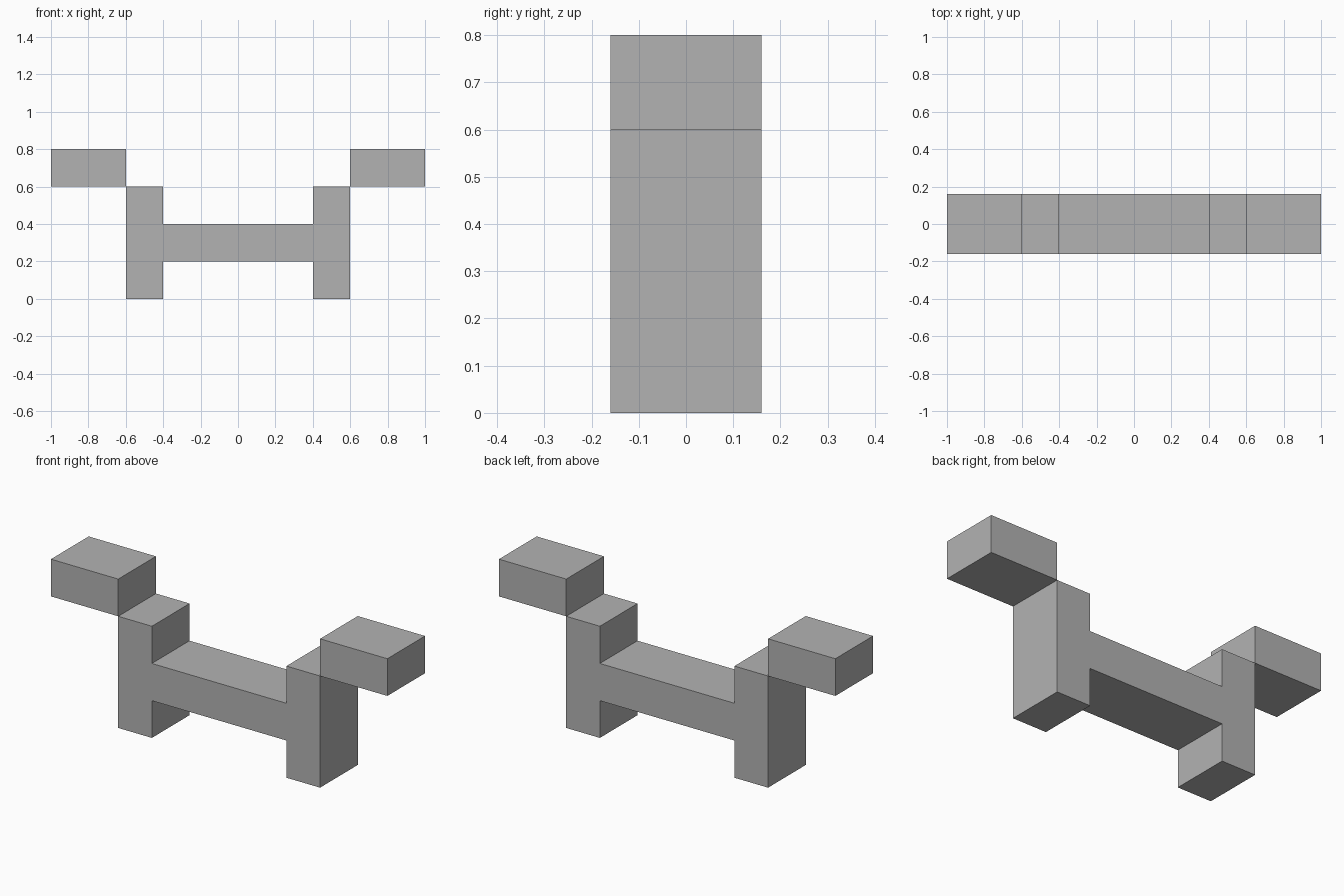
import bpy
import bmesh

cube = bpy.data.objects.get("Cube")
if cube:
    bpy.data.objects.remove(cube, do_unlink=True)

HALF_DEPTH = 0.16

# Single flat grey
grey = bpy.data.materials.new("plain grey")
grey.use_nodes = True
colour = (0.45, 0.45, 0.45, 1)
grey.diffuse_color = colour
grey.node_tree.nodes["Principled BSDF"].inputs["Base Color"].default_value = colour


def extrude_profile(name, points):
    """Make a solid by pushing an x-z outline from front to back."""
    bm = bmesh.new()
    face = bm.faces.new([bm.verts.new((x, -HALF_DEPTH, z)) for x, z in points])
    result = bmesh.ops.extrude_face_region(bm, geom=[face], use_keep_orig=True)
    moved = [v for v in result["geom"] if isinstance(v, bmesh.types.BMVert)]
    bmesh.ops.translate(bm, verts=moved, vec=(0, 2 * HALF_DEPTH, 0))
    bmesh.ops.recalc_face_normals(bm, faces=bm.faces)
    mesh = bpy.data.meshes.new(name)
    bm.to_mesh(mesh)
    bm.free()
    mesh.materials.append(grey)
    obj = bpy.data.objects.new(name, mesh)
    bpy.context.collection.objects.link(obj)
    return obj


# Two posts joined by a crossbeam, as one H-shaped solid
half = [(0.4, 0.2), (0.4, 0), (0.6, 0), (0.6, 0.6), (0.4, 0.6), (0.4, 0.4)]
extrude_profile("post_frame", half + [(-x, z) for x, z in reversed(half)])

# Raised blocks reaching outward from the post tops
for side, sign in (("left", 1), ("right", -1)):
    extrude_profile(side + "_arm", [(sign * x, z) for x, z in
                                    ((0.6, 0.6), (1, 0.6), (1, 0.8), (0.6, 0.8))])
